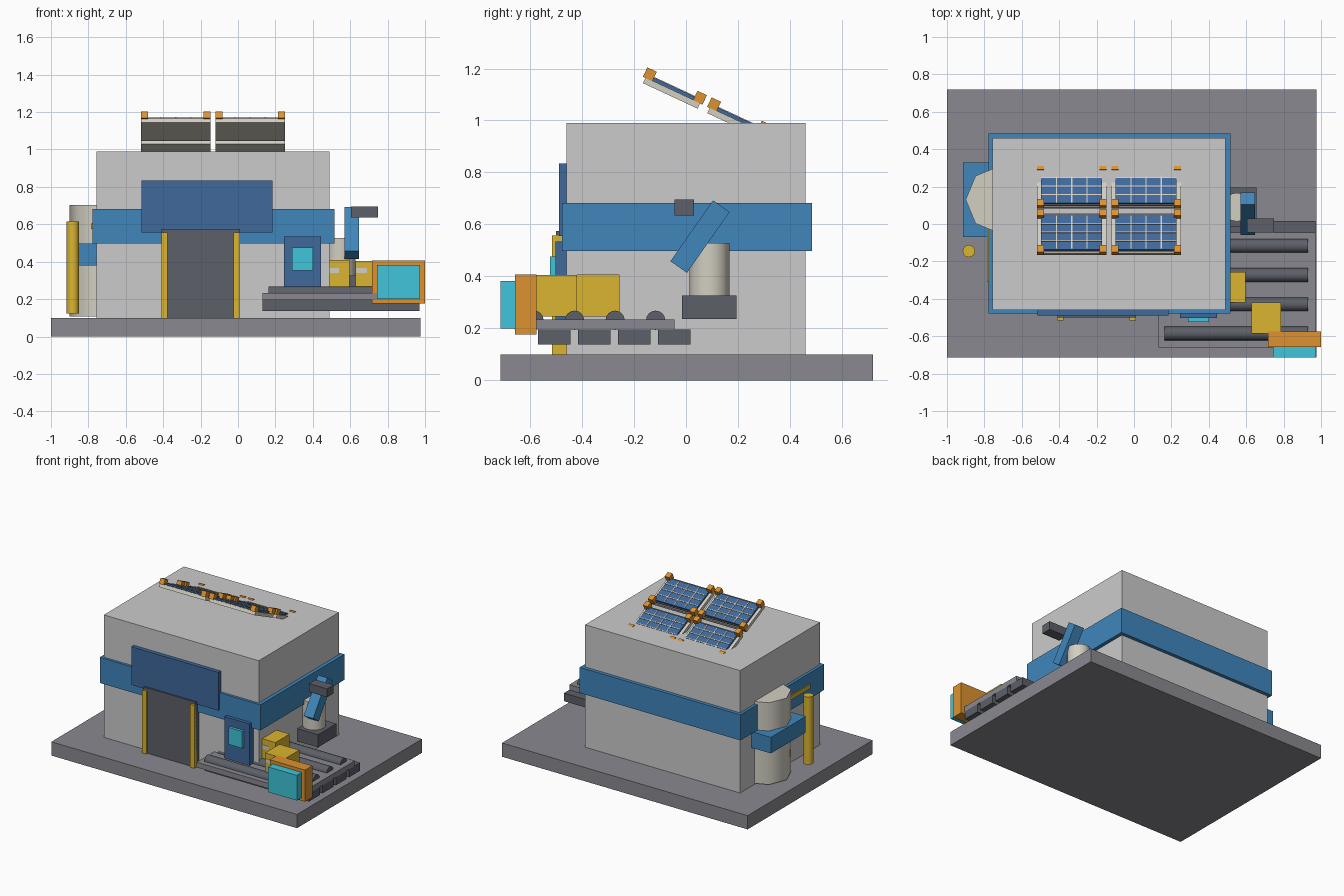
import bpy
from math import radians, pi
from mathutils import Matrix, Vector


def mat(name, r, g, b):
    m = bpy.data.materials.new(name)
    m.diffuse_color = (r, g, b, 1)
    return m


SLATE = mat("slate", 0.25, 0.25, 0.28)
DARK = mat("dark_grey", 0.11, 0.115, 0.14)
LIGHT = mat("light_grey", 0.56, 0.56, 0.54)
CREAM = mat("cream", 0.65, 0.62, 0.54)
BLUE = mat("blue", 0.05, 0.24, 0.5)
NAVY = mat("deep_blue", 0.05, 0.14, 0.33)
YELLOW = mat("yellow", 0.7, 0.46, 0.03)
ORANGE = mat("orange", 0.72, 0.29, 0.03)
CYAN = mat("cyan", 0.05, 0.56, 0.7)


def box(name, x, y, z, m, frame=None):
    """Box from (min, max) ranges, optionally placed in a tilted frame."""
    bpy.ops.mesh.primitive_cube_add(size=1)
    o = bpy.context.object
    o.name = name
    size = Matrix.Diagonal((x[1] - x[0], y[1] - y[0], z[1] - z[0], 1))
    o.data.transform(Matrix.Translation((sum(x) / 2, sum(y) / 2, sum(z) / 2)) @ size)
    if frame:
        o.matrix_world = frame
    o.data.materials.append(m)
    return o


def cyl(name, loc, r, depth, m, sides=24, rot=(0, 0, 0)):
    bpy.ops.mesh.primitive_cylinder_add(vertices=sides, radius=r, depth=depth,
                                        location=loc, rotation=rot)
    o = bpy.context.object
    o.name = name
    o.data.materials.append(m)
    bpy.ops.object.shade_smooth_by_angle(angle=radians(50))
    return o


# Ground slab and main hall with wrap-around band
box("base_slab", (-1, 0.975), (-0.715, 0.72), (0, 0.1), SLATE)
box("main_hall", (-0.757, 0.489), (-0.46, 0.46), (0.1, 0.99), LIGHT)
box("wall_band", (-0.777, 0.515), (-0.478, 0.485), (0.497, 0.683), BLUE)

# Front door, header and posts
box("door_header", (-0.516, 0.184), (-0.488, -0.45), (0.556, 0.834), NAVY)
box("door", (-0.41, 0.01), (-0.5, -0.45), (0.1, 0.575), DARK)
for i, x in enumerate((-0.41, -0.024)):
    box(f"door_post_{i}", (x, x + 0.034), (-0.515, -0.46), (0.1, 0.557), YELLOW)

# Control panel
box("control_panel", (0.245, 0.445), (-0.503, -0.45), (0.21, 0.535), NAVY)
box("control_screen", (0.29, 0.4), (-0.523, -0.5), (0.353, 0.476), CYAN)

# Side tank with bracket, post and rail
cyl("tank", (-0.72, 0.13, 0.405), 0.18, 0.595, CREAM, 8)
box("tank_bracket", (-0.914, -0.74), (-0.07, 0.33), (0.38, 0.497), BLUE)
cyl("side_post", (-0.883, -0.145, 0.369), 0.033, 0.492, YELLOW, 16)
box("side_rail", (-0.785, -0.77), (-0.31, 0.1), (0.575, 0.605), YELLOW)

# Conveyor: bed, slats below, rollers on top
box("conveyor_bed", (0.13, 0.97), (-0.66, -0.045), (0.195, 0.233), SLATE)
for i in range(4):
    y = -0.57 + 0.154 * i
    box(f"conveyor_slat_{i}", (0.13, 0.97), (y, y + 0.125), (0.137, 0.195), DARK)
    cyl(f"roller_{i}", (0.547, -0.585 + 0.156 * i, 0.231), 0.037, 0.767, DARK, 16, (0, pi / 2, 0))

# Crates and scanner unit
box("crate_back", (0.435, 0.595), (-0.42, -0.256), (0.245, 0.408), YELLOW)
box("crate_back_label", (0.46, 0.54), (-0.423, -0.415), (0.34, 0.365), CREAM)
box("crate_front", (0.627, 0.787), (-0.585, -0.42), (0.245, 0.405), YELLOW)
box("crate_front_label", (0.632, 0.69), (-0.588, -0.58), (0.34, 0.365), CREAM)
box("scanner_frame", (0.717, 1.0), (-0.658, -0.575), (0.177, 0.407), ORANGE)
box("scanner_screen", (0.742, 0.973), (-0.714, -0.65), (0.2, 0.383), CYAN)

# Robot arm
box("arm_base", (0.445, 0.655), (-0.016, 0.194), (0.235, 0.327), DARK)
cyl("arm_column", (0.55, 0.09, 0.425), 0.077, 0.205, CREAM, 16)
lean = Matrix.Translation((0.608, 0.054, 0.553)) @ Matrix.Rotation(radians(-35), 4, "X")
box("arm_link", (-0.038, 0.038), (-0.039, 0.039), (-0.143, 0.143), BLUE, lean)
box("arm_head", (0.603, 0.748), (-0.045, 0.03), (0.635, 0.696), DARK)

# Tilted roof array: two by two panels
tilt = Matrix.Translation((-0.134, 0.081, 1.075)) @ Matrix.Rotation(radians(-25), 4, "X")
for i, u in enumerate((-0.199, 0.199)):
    for j, v in enumerate((-0.1365, 0.1365)):
        f = tilt @ Matrix.Translation((u, v, 0))
        n = f"solar_{i}{j}"
        box(n + "_frame", (-0.185, 0.185), (-0.116, 0.116), (-0.042, -0.018), CREAM, f)
        box(n + "_cells", (-0.163, 0.163), (-0.1, 0.1), (-0.02, -0.005), NAVY, f)
        for k in (-1, 0, 1):
            a, b = k * 0.081, k * 0.05
            box(f"{n}_column_line_{k + 1}", (a - 0.003, a + 0.003), (-0.1, 0.1), (-0.01, -0.002), CREAM, f)
            box(f"{n}_row_line_{k + 1}", (-0.163, 0.163), (b - 0.003, b + 0.003), (-0.01, -0.002), CREAM, f)
        for k, s in enumerate((-1, 1)):
            box(f"{n}_edge_{k}", (-0.163, 0.163), (s * 0.107 - 0.004, s * 0.107 + 0.004), (-0.02, -0.012), DARK, f)
            for t in (-1, 1):
                box(f"{n}_clamp", (s * 0.167 - 0.019, s * 0.167 + 0.019),
                    (t * 0.1065 - 0.02, t * 0.1065 + 0.02), (-0.02, 0.02), ORANGE, f)
